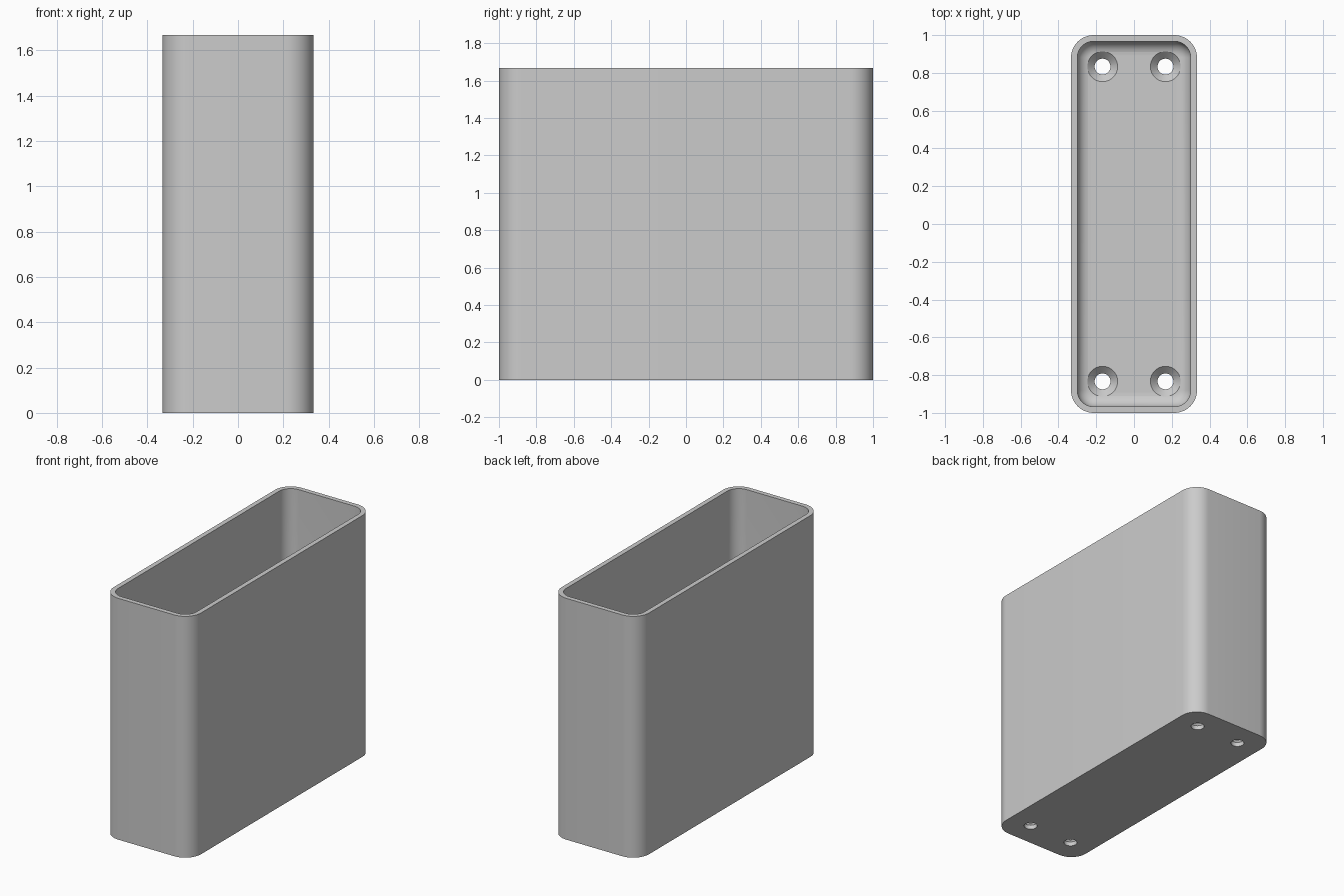
import bpy, bmesh, math

cube = bpy.data.objects.get("Cube")
if cube:
    bpy.data.objects.remove(cube, do_unlink=True)

# Main dimensions
HALF_X, HALF_Y, HEIGHT = 1 / 3, 1.0, 5 / 3
WALL, FLOOR = 0.033, 0.067
CORNER, FILLET = 0.12, 0.07
HOLE_R, SINK_R = 0.042, 0.08
ARC_STEPS = 12

grey = bpy.data.materials.new("plain_grey")
grey.use_nodes = True
colour = (0.6, 0.6, 0.6, 1)
grey.diffuse_color = colour
grey.node_tree.nodes["Principled BSDF"].inputs["Base Color"].default_value = colour


def rounded_ring(bm, inset, z):
    """Rounded rectangle of vertices, inset from the outer outline."""
    r = CORNER - inset
    cx, cy = HALF_X - CORNER, HALF_Y - CORNER
    ring = []
    for q, (sx, sy) in enumerate([(1, 1), (-1, 1), (-1, -1), (1, -1)]):
        for i in range(ARC_STEPS + 1):
            a = (q + i / ARC_STEPS) * math.pi / 2
            ring.append(bm.verts.new((sx * cx + r * math.cos(a),
                                      sy * cy + r * math.sin(a), z)))
    return ring


def loft(bm, rings):
    """Skin a stack of rings and cap both ends."""
    for a, b in zip(rings, rings[1:]):
        n = len(a)
        for i in range(n):
            j = (i + 1) % n
            bm.faces.new((a[i], a[j], b[j], b[i]))
    bm.faces.new(rings[0][::-1])
    bm.faces.new(rings[-1])
    bmesh.ops.recalc_face_normals(bm, faces=bm.faces)


def make_object(name, bm):
    mesh = bpy.data.meshes.new(name)
    bm.to_mesh(mesh)
    bm.free()
    mesh.materials.append(grey)
    obj = bpy.data.objects.new(name, mesh)
    bpy.context.collection.objects.link(obj)
    return obj


# Open box: outside wall, rim, inside wall, rounded inner floor edge
bm = bmesh.new()
profile = [(0, 0), (0, HEIGHT), (WALL, HEIGHT)]
for i in range(9):
    a = i / 8 * math.pi / 2
    profile.append((WALL + FILLET * (1 - math.cos(a)),
                    FLOOR + FILLET * (1 - math.sin(a))))
loft(bm, [rounded_ring(bm, inset, z) for inset, z in profile])
box = make_object("box_body", bm)

# Countersunk screw holes, one near each corner of the floor
bm = bmesh.new()
hole_profile = [(HOLE_R, -0.1), (HOLE_R, FLOOR + HOLE_R - SINK_R),
                (SINK_R, FLOOR), (SINK_R, 0.2)]
for sx in (-1, 1):
    for sy in (-1, 1):
        rings = []
        for r, z in hole_profile:
            rings.append([bm.verts.new((sx / 6 + r * math.cos(k * math.pi / 20),
                                        sy * 5 / 6 + r * math.sin(k * math.pi / 20), z))
                          for k in range(40)])
        loft(bm, rings)
cutter = make_object("screw_hole_cutter", bm)
cutter.hide_render = True

cut = box.modifiers.new("screw_holes", "BOOLEAN")
cut.operation = "DIFFERENCE"
cut.solver = "EXACT"
cut.object = cutter

bpy.ops.object.select_all(action="DESELECT")
box.select_set(True)
bpy.context.view_layer.objects.active = box
bpy.ops.object.modifier_apply(modifier=cut.name)
bpy.data.objects.remove(cutter, do_unlink=True)
bpy.ops.object.shade_smooth_by_angle(angle=math.radians(30))
